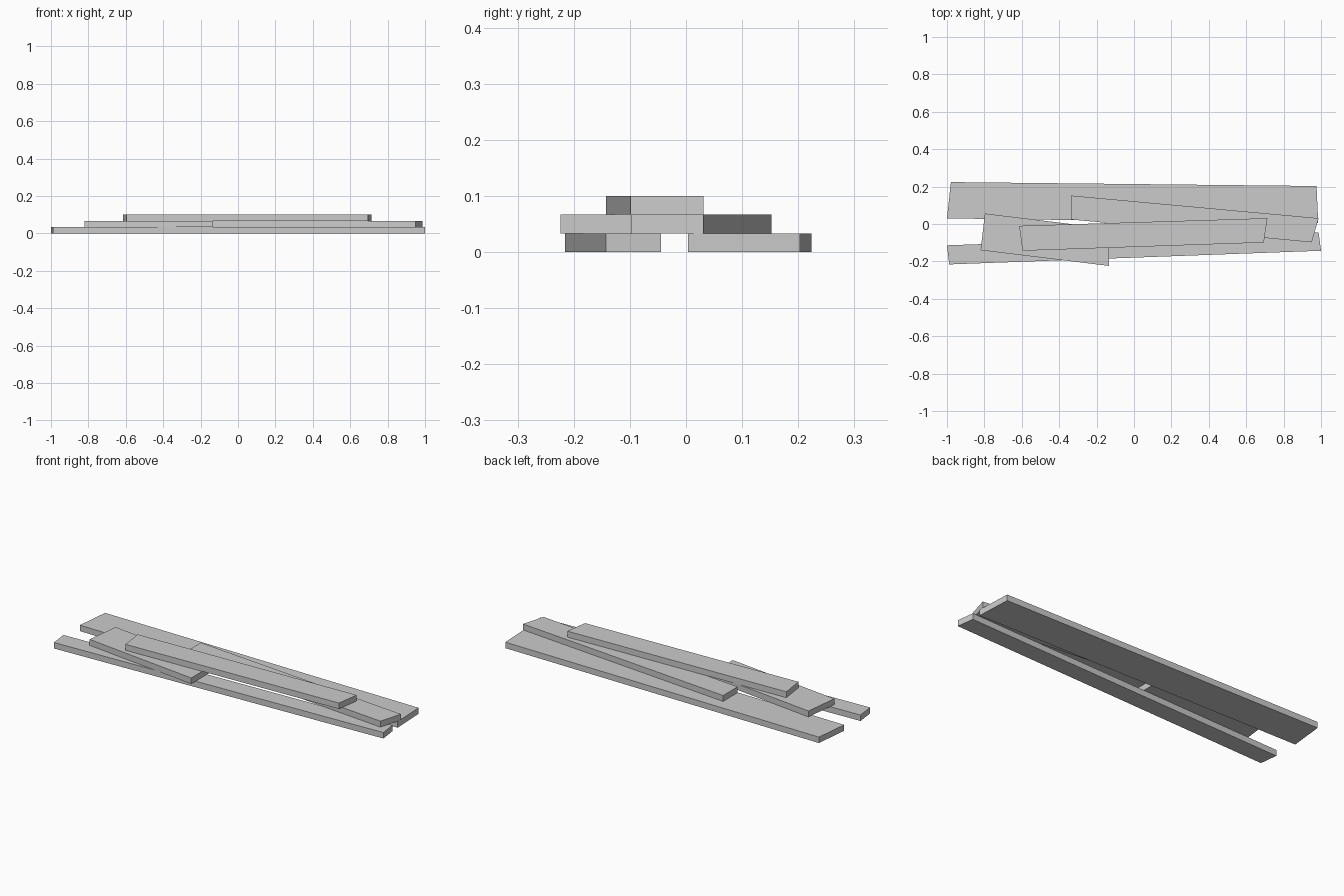
import bpy
import bmesh

# Remove the default object only
default_cube = bpy.data.objects.get("Cube")
if default_cube:
    bpy.data.objects.remove(default_cube, do_unlink=True)

THICKNESS = 0.0333


def make_material(name, colour):
    material = bpy.data.materials.new(name)
    material.use_nodes = True
    material.diffuse_color = colour
    shader = next(n for n in material.node_tree.nodes if n.type == "BSDF_PRINCIPLED")
    shader.inputs["Base Color"].default_value = colour
    return material


def make_plank(name, layer, outline, material):
    """Extrude a four-cornered outline into a plank lying on the given layer."""
    bm = bmesh.new()
    base = layer * THICKNESS
    face = bm.faces.new([bm.verts.new((x, y, base)) for x, y in outline])
    extruded = bmesh.ops.extrude_face_region(bm, geom=[face])["geom"]
    top = [v for v in extruded if isinstance(v, bmesh.types.BMVert)]
    bmesh.ops.translate(bm, verts=top, vec=(0, 0, THICKNESS))
    bmesh.ops.recalc_face_normals(bm, faces=bm.faces)
    mesh = bpy.data.meshes.new(name)
    bm.to_mesh(mesh)
    bm.free()
    mesh.materials.append(material)
    plank = bpy.data.objects.new(name, mesh)
    bpy.context.collection.objects.link(plank)
    return plank


grey = make_material("plank grey", (0.6, 0.6, 0.6, 1))

# Each plank: stacking layer, then corners counter-clockwise from front left
planks = {
    # Two long planks on the ground
    "wide_bottom_plank": (0, [(-1, 0.03), (0.985, 0.004), (0.976, 0.203), (-0.979, 0.224)]),
    "narrow_bottom_plank": (0, [(-0.988, -0.216), (1, -0.143), (0.987, -0.045), (-1, -0.114)]),
    # Two planks lying across them
    "short_middle_plank": (1, [(-0.82, -0.14), (-0.133, -0.224), (-0.133, -0.025), (-0.797, 0.056)]),
    "long_middle_plank": (1, [(-0.336, 0.024), (0.95, -0.098), (0.987, 0.031), (-0.336, 0.152)]),
    # One plank on top of the pile
    "top_plank": (2, [(-0.596, -0.143), (0.694, -0.099), (0.713, 0.031), (-0.614, -0.01)]),
}

for plank_name, (layer, outline) in planks.items():
    make_plank(plank_name, layer, outline, grey)
